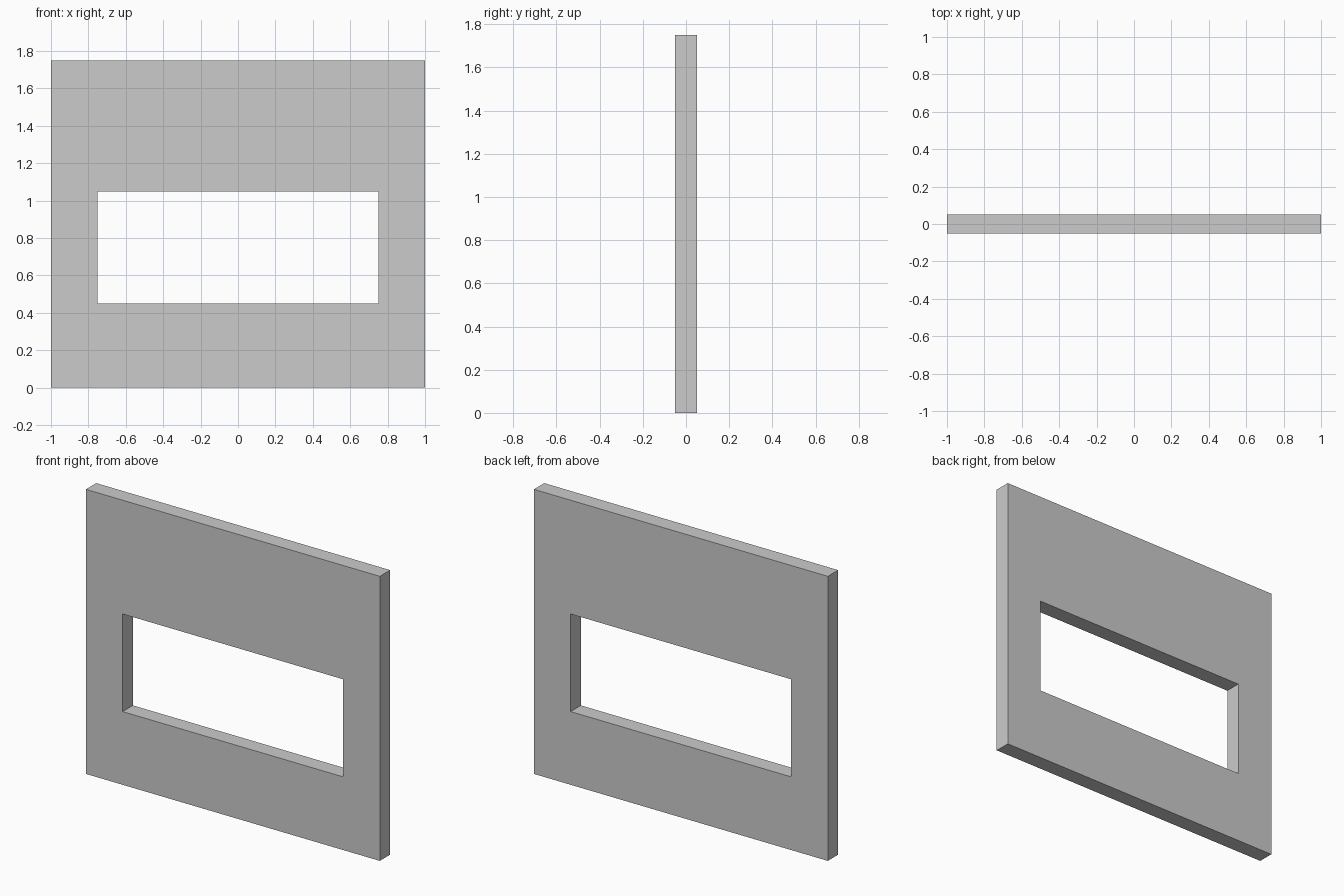
import bpy, bmesh

if "Cube" in bpy.data.objects:
    bpy.data.objects.remove(bpy.data.objects["Cube"])

HALF_DEPTH = 0.05


def rect(x, z0, z1):
    return [(-x, z0), (x, z0), (x, z1), (-x, z1)]


# Wall panel: a flat frame around the window opening, extruded to thickness
bm = bmesh.new()
outer = [bm.verts.new((x, -HALF_DEPTH, z)) for x, z in rect(1.0, 0.0, 1.75)]
inner = [bm.verts.new((x, -HALF_DEPTH, z)) for x, z in rect(0.75, 0.45, 1.05)]
for i in range(4):
    j = (i + 1) % 4
    bm.faces.new((outer[i], outer[j], inner[j], inner[i]))

front = bm.faces[:]
back = bmesh.ops.extrude_face_region(bm, geom=front, use_keep_orig=True)["geom"]
bmesh.ops.translate(bm, vec=(0, 2 * HALF_DEPTH, 0),
                    verts=[v for v in back if isinstance(v, bmesh.types.BMVert)])
bmesh.ops.recalc_face_normals(bm, faces=bm.faces)

mesh = bpy.data.meshes.new("wall_panel")
bm.to_mesh(mesh)
bm.free()
panel = bpy.data.objects.new("wall_panel_with_window", mesh)
bpy.context.collection.objects.link(panel)
